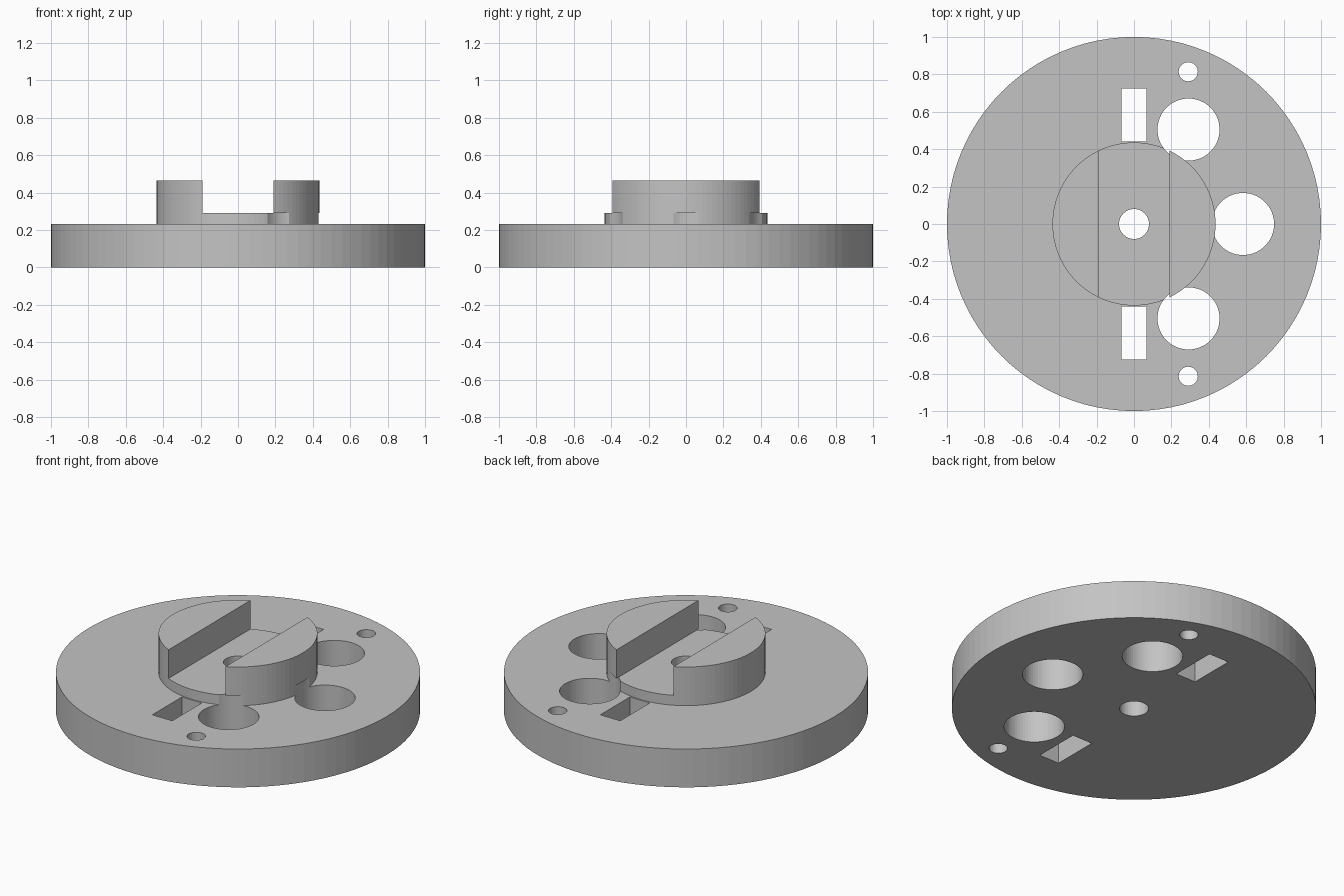
import bpy
import bmesh
import math
from mathutils import Matrix, Vector

cube = bpy.data.objects.get("Cube")
if cube:
    bpy.data.objects.remove(cube, do_unlink=True)

PLATE_TOP, HUB_TOP, JAW_TOP = 0.232, 0.292, 0.466
HUB_R, SLOT_HALF = 0.436, 0.191

grey = bpy.data.materials.new("plain grey")
grey.use_nodes = True
colour = (0.55, 0.55, 0.55, 1)
grey.diffuse_color = colour
grey.node_tree.nodes["Principled BSDF"].inputs["Base Color"].default_value = colour


def add_object(name, bm):
    bmesh.ops.recalc_face_normals(bm, faces=bm.faces[:])
    mesh = bpy.data.meshes.new(name)
    bm.to_mesh(mesh)
    bm.free()
    mesh.materials.append(grey)
    obj = bpy.data.objects.new(name, mesh)
    bpy.context.collection.objects.link(obj)
    return obj


def cylinder(bm, x, y, radius, low, high, sides):
    bmesh.ops.create_cone(
        bm, cap_ends=True, segments=sides, radius1=radius, radius2=radius,
        depth=high - low, matrix=Matrix.Translation((x, y, (low + high) / 2)))


def box(bm, centre, size):
    bmesh.ops.create_cube(
        bm, size=1, matrix=Matrix.Translation(centre) @ Matrix.Diagonal((*size, 1)))


# Round plate with a low hub, as one stepped solid
bm = bmesh.new()
cylinder(bm, 0, 0, 1, 0, PLATE_TOP, 96)
top = max(bm.faces, key=lambda f: f.calc_center_median().z)
bmesh.ops.inset_individual(bm, faces=[top], thickness=0.3)
for v in top.verts:
    flat = Vector((v.co.x, v.co.y, 0)).normalized() * HUB_R
    v.co = (flat.x, flat.y, PLATE_TOP)
raised = bmesh.ops.extrude_face_region(bm, geom=[top])["geom"]
bmesh.ops.translate(bm, vec=(0, 0, HUB_TOP - PLATE_TOP),
                    verts=[g for g in raised if isinstance(g, bmesh.types.BMVert)])
if top.is_valid:
    bmesh.ops.delete(bm, geom=[top], context='FACES_ONLY')
base = add_object("base_plate", bm)

# Through holes: centre bore, three large, two small, two slots
bm = bmesh.new()
cylinder(bm, 0, 0, 0.08, -0.1, 0.6, 48)
for degrees in (-60, 0, 60):
    a = math.radians(degrees)
    cylinder(bm, 0.583 * math.cos(a), 0.583 * math.sin(a), 0.166, -0.1, 0.6, 64)
for side in (-1, 1):
    cylinder(bm, 0.29, side * 0.814, 0.051, -0.1, 0.6, 40)
    box(bm, (0, side * 0.583, 0.25), (0.134, 0.283, 0.7))
cutter = add_object("hole_cutter", bm)
cutter.hide_render = True

cut = base.modifiers.new("holes", 'BOOLEAN')
cut.operation = 'DIFFERENCE'
cut.solver = 'EXACT'
cut.object = cutter
bpy.context.view_layer.update()
graph = bpy.context.evaluated_depsgraph_get()
drilled = bpy.data.meshes.new_from_object(base.evaluated_get(graph))
base.modifiers.clear()
base.data = drilled
bpy.data.objects.remove(cutter, do_unlink=True)

# Two jaws, each a segment of the hub circle beside the groove
for name, side in (("left_jaw", 1), ("right_jaw", -1)):
    bm = bmesh.new()
    cylinder(bm, 0, 0, HUB_R, HUB_TOP, JAW_TOP, 96)
    result = bmesh.ops.bisect_plane(
        bm, geom=bm.verts[:] + bm.edges[:] + bm.faces[:],
        plane_co=(side * SLOT_HALF, 0, 0), plane_no=(side, 0, 0), clear_inner=True)
    rim = [g for g in result["geom_cut"] if isinstance(g, bmesh.types.BMEdge)]
    bmesh.ops.holes_fill(bm, edges=[e for e in bm.edges if e.is_boundary], sides=0)
    add_object(name, bm)
